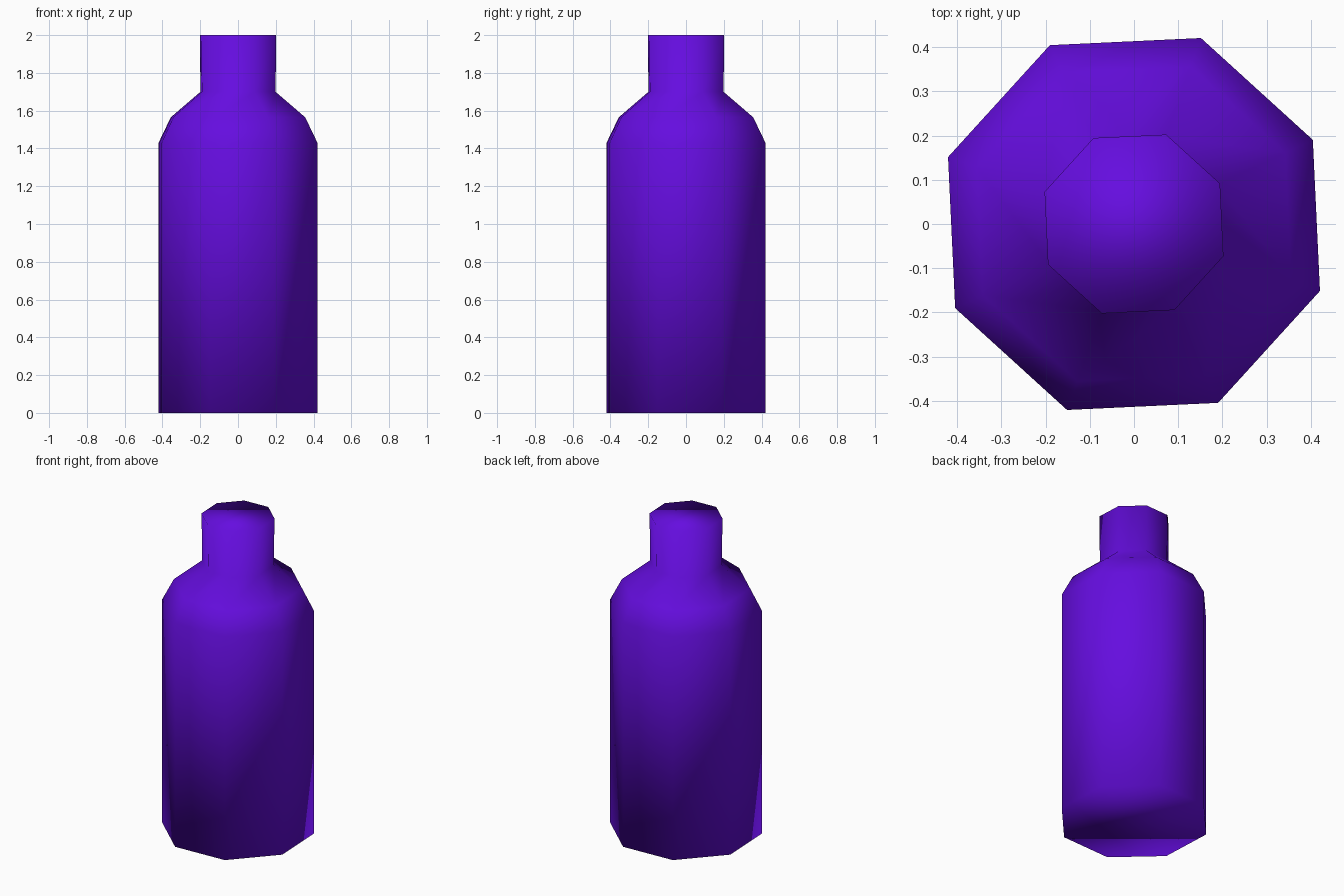
import bpy
import bmesh
from math import cos, sin, radians

cube = bpy.data.objects.get("Cube")
if cube:
    bpy.data.objects.remove(cube, do_unlink=True)

SIDES = 8
TURN = radians(25.2)
# Radius and height of each ring, from base to mouth
PROFILE = [(0.447, 0.0), (0.447, 1.43), (0.378, 1.565), (0.211, 1.70), (0.215, 2.0)]


def make_material(name, rgb):
    mat = bpy.data.materials.new(name)
    mat.use_nodes = True
    colour = (*rgb, 1.0)
    mat.diffuse_color = colour
    mat.node_tree.nodes["Principled BSDF"].inputs["Base Color"].default_value = colour
    return mat


def ring(bm, radius, z):
    angles = [TURN + radians(360 / SIDES) * i for i in range(SIDES)]
    return [bm.verts.new((radius * cos(a), radius * sin(a), z)) for a in angles]


# Bottle: eight-sided body, sloped shoulder and neck in one smooth skin
bm = bmesh.new()
rings = [ring(bm, r, z) for r, z in PROFILE]
for low, high in zip(rings, rings[1:]):
    for i in range(SIDES):
        j = (i + 1) % SIDES
        bm.faces.new((low[i], low[j], high[j], high[i]))

# Closed base and mouth
bm.faces.new(list(reversed(rings[0])))
bm.faces.new(rings[-1])
for face in bm.faces:
    face.smooth = True

mesh = bpy.data.meshes.new("bottle")
bm.to_mesh(mesh)
bm.free()
mesh.materials.append(make_material("violet", (0.13, 0.004, 0.74)))
bottle = bpy.data.objects.new("bottle", mesh)
bpy.context.collection.objects.link(bottle)
